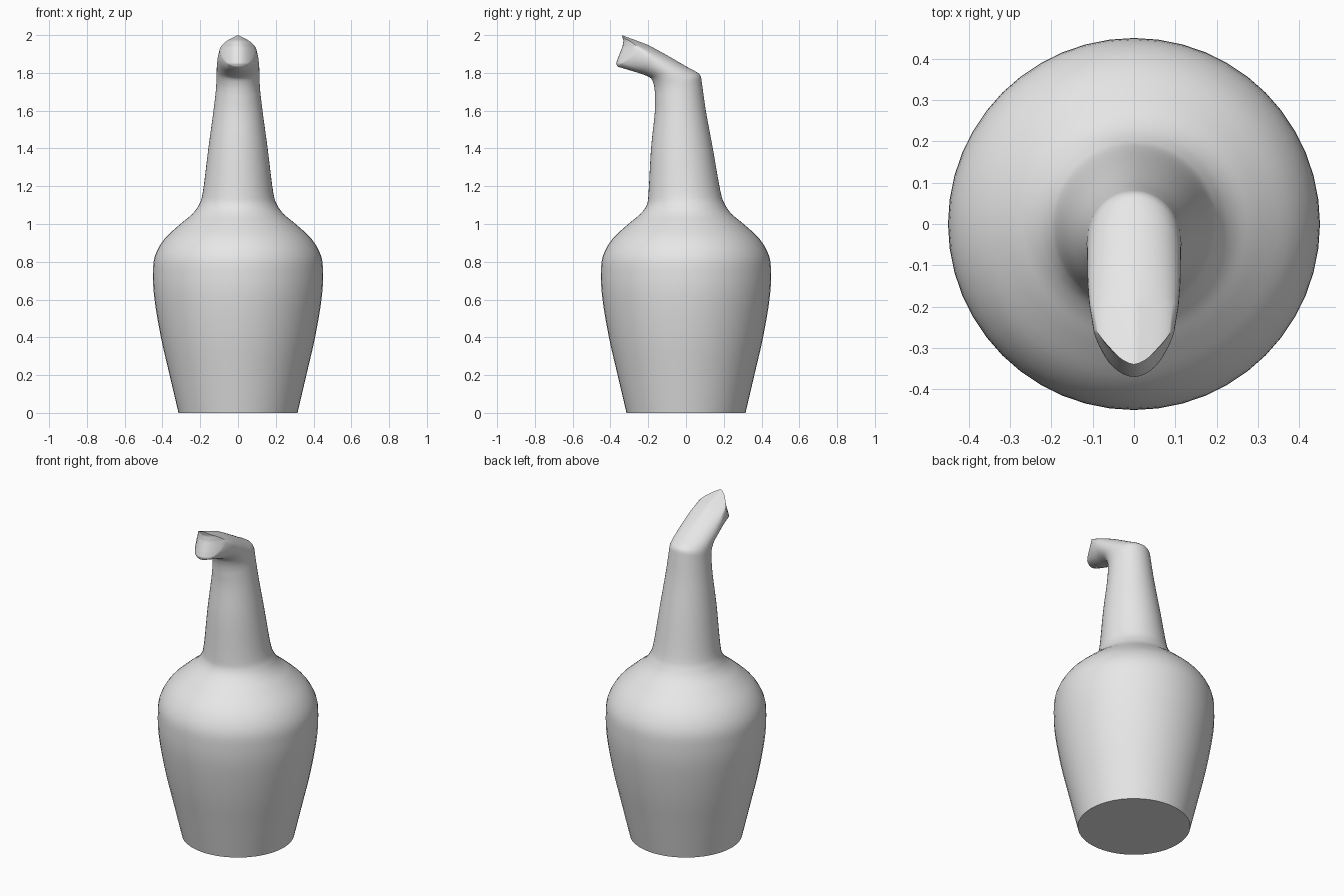
import bpy, bmesh, math

if "Cube" in bpy.data.objects:
    bpy.data.objects.remove(bpy.data.objects["Cube"])

SEG = 48

# Sections: back/top point (y, z), front/under point (y, z), half width, pointedness, side bow
body = [(0, .315), (.2, .362), (.4, .408), (.6, .442), (.73, .45), (.83, .44),
        (.92, .39), (1.0, .305), (1.05, .245), (1.1, .208)]
sections = [(r, z, -r, z, r, 0, 0) for z, r in body]
sections += [
    (.183, 1.17, -.198, 1.17, .186, 0, 0),
    (.142, 1.4, -.185, 1.4, .157, 0, 0),
    (.105, 1.6, -.166, 1.58, .131, 0, 0),
    (.085, 1.74, -.164, 1.66, .118, 0, 0),
    (.076, 1.785, -.165, 1.7, .115, 0, 0),
    (.05, 1.808, -.17, 1.735, .114, 0, 0),
    (0, 1.835, -.183, 1.768, .113, 0, 0),
    (-.1, 1.893, -.21, 1.785, .112, .1, .01),
    (-.2, 1.948, -.262, 1.803, .108, .4, .035),
]
# Mouth centre line seen from the side: (z, y)
MOUTH = [(1.833, -.362), (1.85, -.37), (1.88, -.36), (1.94, -.336), (1.97, -.331), (2.0, -.34)]


def mouth_y(z):
    for (z0, y0), (z1, y1) in zip(MOUTH, MOUTH[1:]):
        if z <= z1:
            return y0 + (y1 - y0) * (z - z0) / (z1 - z0)
    return MOUTH[-1][1]


def height(t, p):
    # cosine, with the upper half sharpened to a point by p
    c = math.cos(t)
    a = abs(t if t <= math.pi else t - 2 * math.pi)
    return (1 - p) * c + p * (1 - a * 2 / math.pi) if c > 0 else c


def spline(a, b, c, d, u):
    return [.5 * (2 * q + (r - p) * u + (2 * p - 5 * q + 4 * r - s) * u * u
                  + (3 * q - p - 3 * r + s) * u ** 3) for p, q, r, s in zip(a, b, c, d)]


angles = [2 * math.pi * i / SEG for i in range(SEG)]
rings = []
# Body, neck and bent spout: smooth loft through the sections
n = len(sections)
for i in range(n - 1):
    pts = [sections[min(max(i + k, 0), n - 1)] for k in (-1, 0, 1, 2)]
    for s in range(4):
        rings.append(spline(*pts, s / 4))
rings.append(sections[-1])

coords = []
for ty, tz, by, bz, w, p, bow in rings:
    ring = []
    for t in angles:
        h = height(t, p)
        ring.append((w * math.sin(t),
                     (ty + by) / 2 + (ty - by) / 2 * h + bow * math.sin(t) ** 2,
                     (tz + bz) / 2 + (tz - bz) / 2 * h))
    coords.append(ring)

# Mouth: pointed, wrapped face closing onto its centre line
for f in (1, .85, .65, .4, .2, 0):
    ring = []
    for t in angles:
        s = math.sin(t) * f
        z = 1.9165 + .0835 * height(t, .8)
        ring.append((.098 * s, mouth_y(z) + .09 * s * s, z))
    coords.append(ring)

bm = bmesh.new()
verts = [[bm.verts.new(c) for c in ring] for ring in coords]
for a, b in zip(verts, verts[1:]):
    for i in range(SEG):
        j = (i + 1) % SEG
        bm.faces.new((a[i], a[j], b[j], b[i]))
bm.faces.new(verts[0])  # flat base
bmesh.ops.remove_doubles(bm, verts=bm.verts, dist=.0003)
bmesh.ops.recalc_face_normals(bm, faces=bm.faces)

mesh = bpy.data.meshes.new("spouted_bottle")
bm.to_mesh(mesh)
bm.free()
obj = bpy.data.objects.new("spouted_bottle", mesh)
bpy.context.collection.objects.link(obj)

mat = bpy.data.materials.new("light_grey")
mat.diffuse_color = (.8, .8, .8, 1)
mat.use_nodes = True
mat.node_tree.nodes["Principled BSDF"].inputs["Base Color"].default_value = mat.diffuse_color
mesh.materials.append(mat)

bpy.context.view_layer.objects.active = obj
obj.select_set(True)
bpy.ops.object.shade_smooth_by_angle(angle=math.radians(50))
